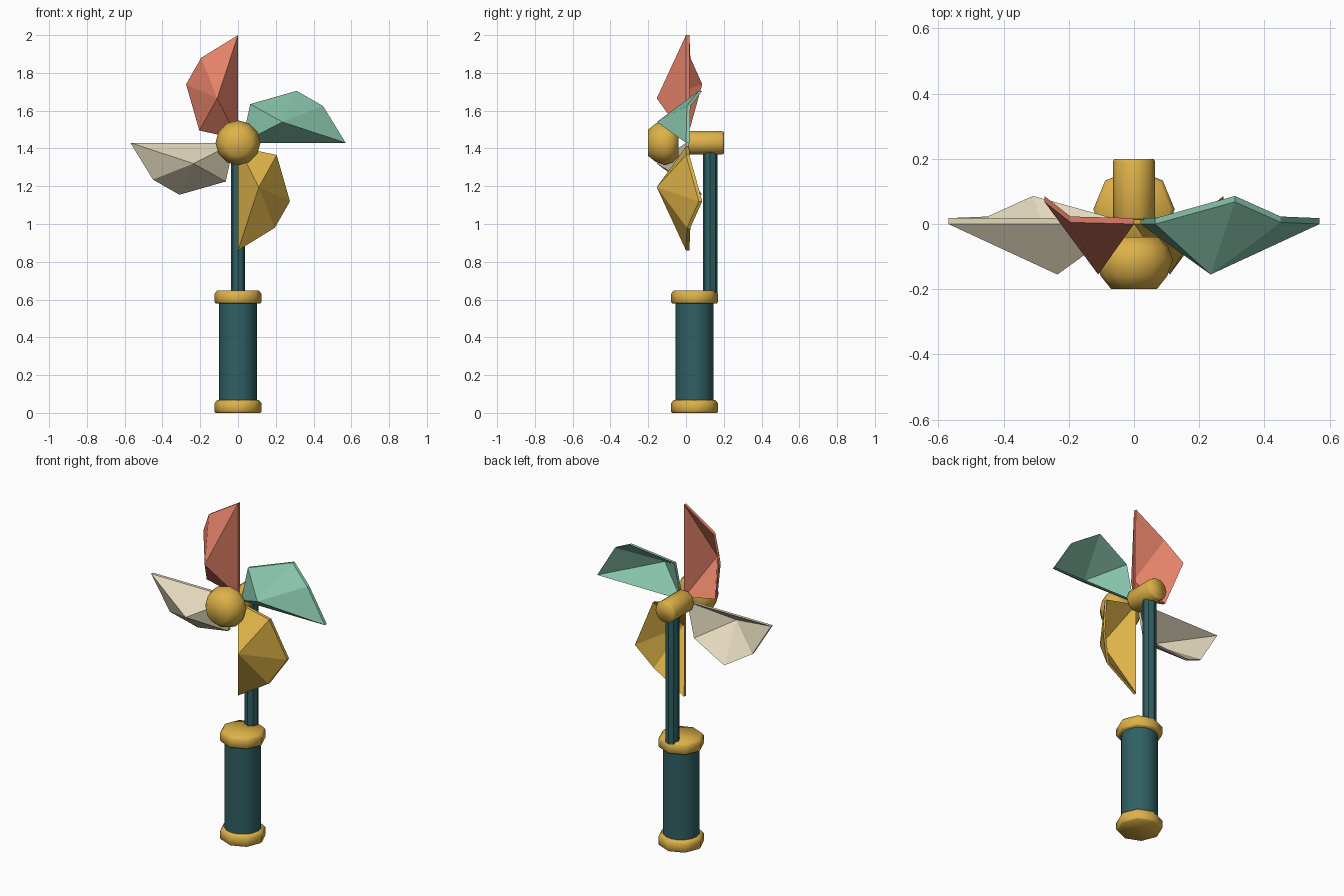
import bpy, bmesh
from math import radians, cos, sin, pi
from mathutils import Matrix, Vector

if "Cube" in bpy.data.objects:
    bpy.data.objects.remove(bpy.data.objects["Cube"])


def material(name, rgb):
    linear = [((c / 255 + 0.055) / 1.055) ** 2.4 for c in rgb] + [1]
    mat = bpy.data.materials.new(name)
    mat.use_nodes = True
    mat.diffuse_color = linear
    mat.node_tree.nodes["Principled BSDF"].inputs["Base Color"].default_value = linear
    return mat


GOLD = material("gold", (222, 178, 72))
TEAL = material("dark teal", (48, 96, 100))
RED = material("coral red", (228, 130, 105))
GREEN = material("soft green", (135, 195, 170))
CREAM = material("cream", (226, 216, 188))


def make_object(name, bm, mat, smooth):
    bmesh.ops.recalc_face_normals(bm, faces=bm.faces[:])
    for face in bm.faces:
        face.smooth = smooth
    mesh = bpy.data.meshes.new(name)
    bm.to_mesh(mesh)
    bm.free()
    obj = bpy.data.objects.new(name, mesh)
    mesh.materials.append(mat)
    bpy.context.collection.objects.link(obj)
    return obj


def lathe(name, profile, centre, mat, sides=8, along_y=False):
    """Spin (radius, height) points round z, or round y, and cap both ends."""
    bm = bmesh.new()
    rings = []
    for r, h in profile:
        ring = []
        for i in range(sides):
            a = 2 * pi * i / sides
            p = (r * cos(a), h, r * sin(a)) if along_y else (r * cos(a), r * sin(a), h)
            ring.append(bm.verts.new(Vector(p) + Vector(centre)))
        rings.append(ring)
    for low, high in zip(rings, rings[1:]):
        for i in range(sides):
            j = (i + 1) % sides
            bm.faces.new((low[i], low[j], high[j], high[i]))
    bm.faces.new(rings[0])
    bm.faces.new(rings[-1])
    return make_object(name, bm, mat, True)


def blade(name, angle, mat):
    """Folded fan of triangles round a raised peak, given a thin rim."""
    outline = [(0, 0, 0.02), (0, 0, 0.57), (-0.195, 0.005, 0.45),
               (-0.275, 0.068, 0.31), (-0.205, 0, 0.065)]
    peak = (-0.11, -0.155, 0.235)
    bm = bmesh.new()
    rim = [bm.verts.new(p) for p in outline]
    top = bm.verts.new(peak)
    for i, v in enumerate(rim):
        bm.faces.new((v, rim[(i + 1) % len(rim)], top))
    # Thicken straight back
    back = bmesh.ops.extrude_face_region(bm, geom=bm.faces[:], use_keep_orig=True)
    moved = [g for g in back["geom"] if isinstance(g, bmesh.types.BMVert)]
    bmesh.ops.translate(bm, verts=moved, vec=(0, 0.018, 0))
    turn = Matrix.Translation((0, 0, 1.43)) @ Matrix.Rotation(radians(angle), 4, "Y")
    bmesh.ops.transform(bm, matrix=turn, verts=bm.verts[:])
    return make_object(name, bm, mat, False)


# Handle with its two end caps
HANDLE = (0, 0.045, 0)
lathe("handle", [(0.1, 0.03), (0.1, 0.61)], HANDLE, TEAL, sides=16)
for name, z in (("bottom_cap", 0), ("top_cap", 0.58)):
    lathe(name, [(0.118, z), (0.125, z + 0.008), (0.125, z + 0.05), (0.112, z + 0.067)],
          HANDLE, GOLD)

# Stick
stick = lathe("stick", [(0.038, 0.62), (0.038, 1.42)], (0, 0.128, 0), TEAL)

# Axle behind the blades and round hub in front
lathe("axle", [(0.06, 0.012), (0.065, 0.02), (0.065, 0.19), (0.06, 0.2)], (0, 0, 1.43),
      GOLD, sides=10, along_y=True)
lathe("hub", [(0.07, -0.2), (0.102, -0.16), (0.119, -0.11), (0.105, -0.07), (0.075, -0.04)],
      (0, 0, 1.43), GOLD, sides=12, along_y=True)

# Four blades, a quarter turn apart
for i, (name, mat) in enumerate((("top_blade", RED), ("left_blade", GREEN),
                                 ("bottom_blade", GOLD), ("right_blade", CREAM))):
    blade(name, 90 * i, mat)

# Keep flat ends of the round stick and handle crisp
for name, limit in (("stick", 40), ("handle", 40)):
    for poly in bpy.data.objects[name].data.polygons:
        if abs(poly.normal.z) > 0.9 or name == "stick":
            poly.use_smooth = False
